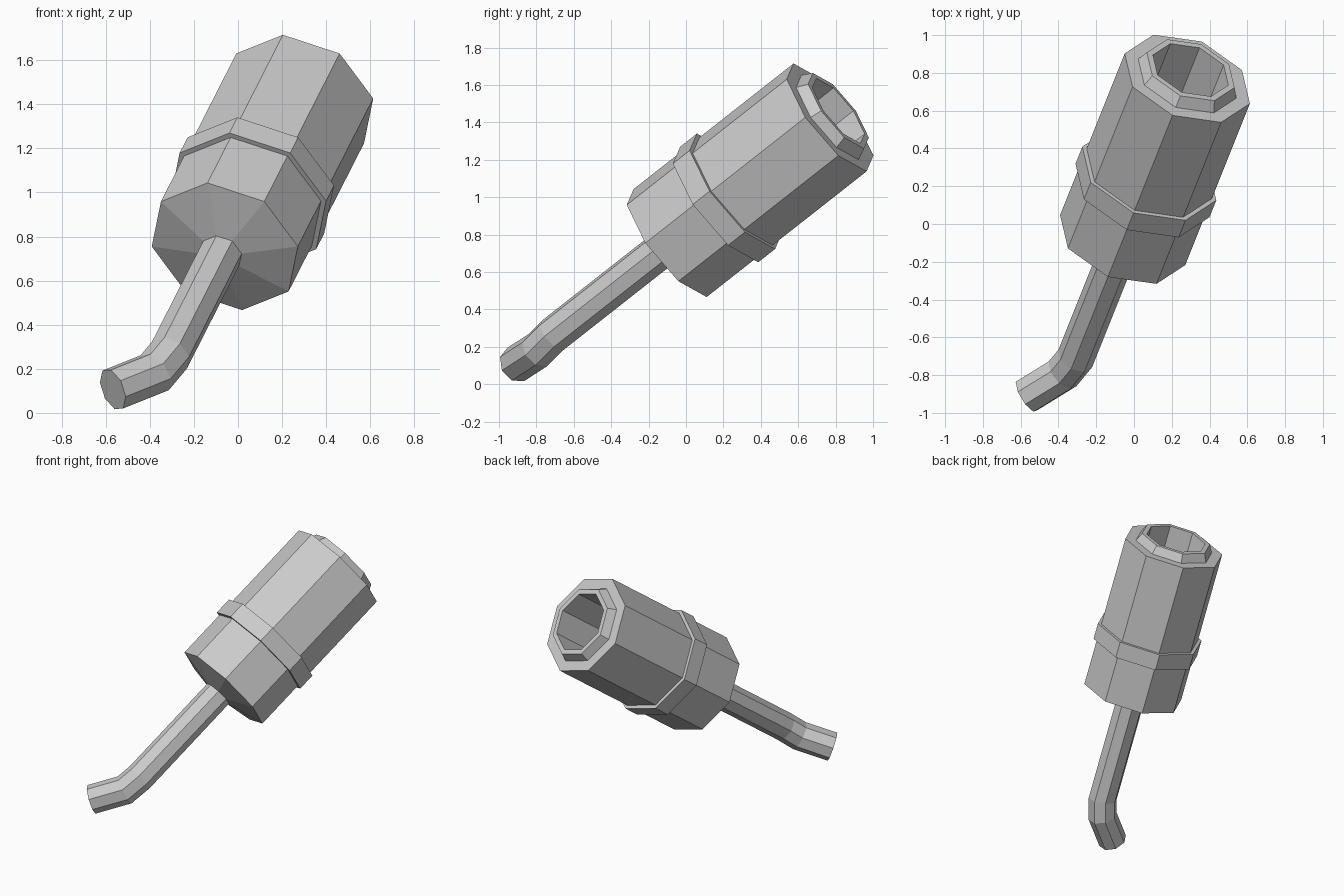
import bpy, bmesh
from math import sin, cos, tau, radians
from mathutils import Vector, Matrix

if "Cube" in bpy.data.objects:
    bpy.data.objects.remove(bpy.data.objects["Cube"])

SIDES = 8
AZ, EL = radians(21.8), radians(36.1)
BASE = Vector((-0.06, -0.085, 0.755))          # centre of the lower body end

# Tilted frame: axis along the body, right is horizontal, up completes it
axis = Vector((sin(AZ) * cos(EL), cos(AZ) * cos(EL), sin(EL)))
right = Vector((cos(AZ), -sin(AZ), 0))
up = right.cross(axis)


def ring(r, t):
    c = BASE + axis * t
    return [c + (right * cos(tau * i / SIDES) + up * sin(tau * i / SIDES)) * r
            for i in range(SIDES)]


def loft(name, rings, closed=False):
    """Skin a list of rings; cap the ends unless the profile is closed."""
    bm = bmesh.new()
    loops = [[bm.verts.new(p) for p in rg] for rg in rings]
    pairs = list(zip(loops, loops[1:]))
    if closed:
        pairs.append((loops[-1], loops[0]))
    else:
        bm.faces.new(loops[0])
        bm.faces.new(loops[-1])
    for a, b in pairs:
        for i in range(SIDES):
            j = (i + 1) % SIDES
            bm.faces.new((a[i], a[j], b[j], b[i]))
    bmesh.ops.recalc_face_normals(bm, faces=bm.faces)
    mesh = bpy.data.meshes.new(name)
    bm.to_mesh(mesh)
    bm.free()
    obj = bpy.data.objects.new(name, mesh)
    bpy.context.collection.objects.link(obj)
    return obj


# Body: shallow cone end, straight barrel, tapered mouth collar, deep bore
body = [(0.10, -0.055), (0.357, 0), (0.357, 1.14), (0.28, 1.14),
        (0.25, 1.20), (0.215, 1.20), (0.215, 0.5)]
loft("body", [ring(r, t) for r, t in body])

# Raised band around the barrel
band = [(0.35, 0.35), (0.382, 0.35), (0.382, 0.47), (0.35, 0.47)]
loft("band", [ring(r, t) for r, t in band], closed=True)

# Bent pipe: project the starting ring along the path onto mitre planes
path = [BASE - axis * 0.04, BASE - axis * 0.835,
        Vector((-0.378, -0.793, 0.182)), Vector((-0.568, -0.91, 0.106))]
rings = [ring(0.1, -0.04)]
for k in range(1, len(path)):
    d = (path[k] - path[k - 1]).normalized()
    n = d if k == len(path) - 1 else d + (path[k + 1] - path[k]).normalized()
    rings.append([p + d * ((path[k] - p).dot(n) / d.dot(n)) for p in rings[-1]])
loft("pipe", rings)
